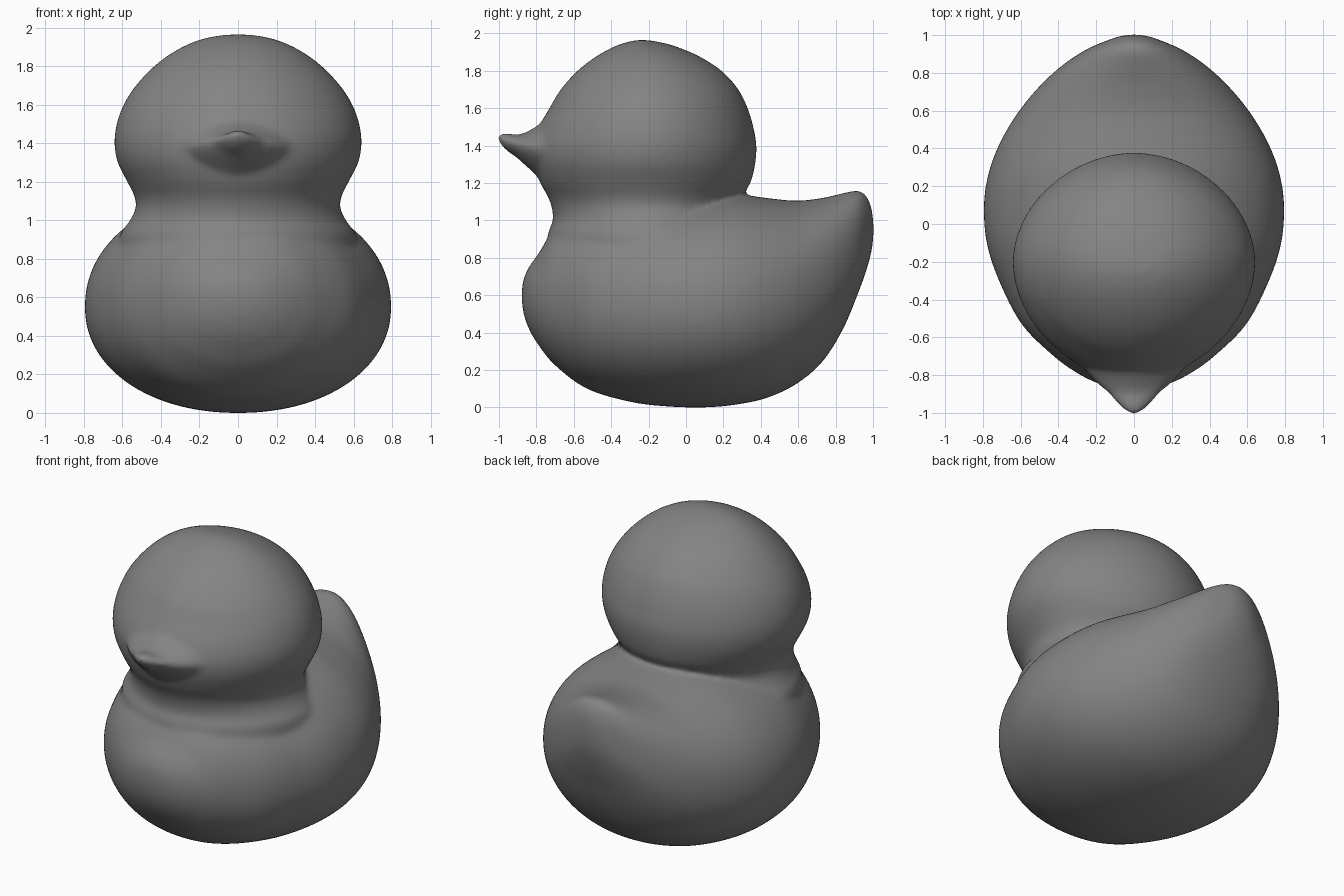
import bpy, bmesh, math


def spline(rows, steps=8):
    """Smooth (Catmull-Rom) interpolation of the section rows."""
    pts = [rows[0]] + rows + [rows[-1]]
    out = []
    for i in range(1, len(pts) - 2):
        for k in range(steps):
            t = k / steps
            out.append([0.5 * (2 * b + (c - a) * t + (2 * a - 5 * b + 4 * c - d) * t * t
                               + (3 * b - a - 3 * c + d) * t ** 3)
                        for a, b, c, d in zip(*pts[i - 1:i + 3])])
    return out + [list(rows[-1])]


def loft(bm, rows, place, power=2.0, n=72):
    """Rows: position, low, high, half width, height of the widest line."""
    rings = []
    for s, lo, hi, w, c in spline(rows):
        ring = []
        for i in range(n):
            a = 2 * math.pi * i / n
            co, si = math.cos(a), math.sin(a)
            x = max(w, 0) * math.copysign(abs(co) ** (2 / power), co)
            h = c + (hi - c if si > 0 else c - lo) * math.copysign(abs(si) ** (2 / power), si)
            ring.append(bm.verts.new(place(x, h, s)))
        rings.append(ring)
    for r, q in zip(rings, rings[1:]):
        for i in range(n):
            j = (i + 1) % n
            bm.faces.new((r[i], r[j], q[j], q[i]))
    bm.faces.new(rings[0][::-1])
    bm.faces.new(rings[-1])


along_y = lambda x, h, s: (x, s, h)
along_z = lambda x, h, s: (x, h, s)
bm = bmesh.new()

# Body with upswept tail
loft(bm, [
    (-.88, .60, .60, .00, .60), (-.87, .51, .68, .10, .60), (-.84, .42, .75, .20, .59),
    (-.79, .335, .82, .30, .58), (-.70, .225, .95, .425, .57), (-.53, .10, 1.05, .595, .56),
    (-.30, .03, 1.10, .715, .55), (-.10, .005, 1.13, .78, .55), (.10, .00, 1.14, .795, .55),
    (.27, .015, 1.14, .77, .56), (.43, .05, 1.12, .71, .58), (.59, .125, 1.105, .615, .61),
    (.73, .245, 1.12, .50, .66), (.84, .42, 1.145, .38, .72), (.92, .61, 1.16, .26, .80),
    (.965, .735, 1.13, .16, .86), (.993, .84, 1.06, .08, .92),
    (1.005, .95, .95, .00, .95)], along_y, 2.1)

# Head, neck and shoulders
loft(bm, [
    (.76, -.70, .20, .58, -.15), (.85, -.735, .27, .615, -.15), (.93, -.738, .28, .61, -.16),
    (1.00, -.712, .28, .56, -.18), (1.07, -.718, .28, .53, -.2), (1.13, -.74, .30, .54, -.2),
    (1.20, -.78, .345, .575, -.2), (1.30, -.815, .37, .625, -.2), (1.40, -.82, .377, .642, -.2),
    (1.50, -.787, .36, .63, -.2), (1.60, -.73, .33, .594, -.2), (1.70, -.67, .28, .53, -.2),
    (1.80, -.58, .19, .435, -.2), (1.88, -.475, .065, .325, -.21), (1.935, -.37, -.07, .205, -.22),
    (1.96, -.285, -.18, .09, -.23), (1.965, -.24, -.24, .00, -.24)], along_z, 1.9)

# Beak
loft(bm, [
    (-1.01, 1.445, 1.445, .00, 1.445), (-.995, 1.41, 1.467, .04, 1.44),
    (-.96, 1.372, 1.468, .08, 1.425), (-.90, 1.33, 1.458, .135, 1.41),
    (-.85, 1.285, 1.475, .19, 1.395), (-.78, 1.225, 1.515, .255, 1.385),
    (-.69, 1.18, 1.57, .32, 1.38), (-.55, 1.25, 1.50, .20, 1.38)], along_y, 1.6)

bmesh.ops.remove_doubles(bm, verts=bm.verts, dist=0.0005)
bmesh.ops.recalc_face_normals(bm, faces=bm.faces)
mesh = bpy.data.meshes.new("bath_duck")
bm.to_mesh(mesh)
bm.free()
duck = bpy.data.objects.new("bath_duck", mesh)
bpy.context.collection.objects.link(duck)

# Dark grey finish
grey = bpy.data.materials.new("dark_grey")
grey.diffuse_color = (0.23, 0.23, 0.23, 1)
mesh.materials.append(grey)

# Fuse the parts into one soft moulded skin
remesh = duck.modifiers.new("fuse", 'REMESH')
remesh.mode = 'VOXEL'
remesh.voxel_size = 0.014
remesh.use_smooth_shade = True
smooth = duck.modifiers.new("soften", 'SMOOTH')
smooth.factor = 0.5
smooth.iterations = 18
